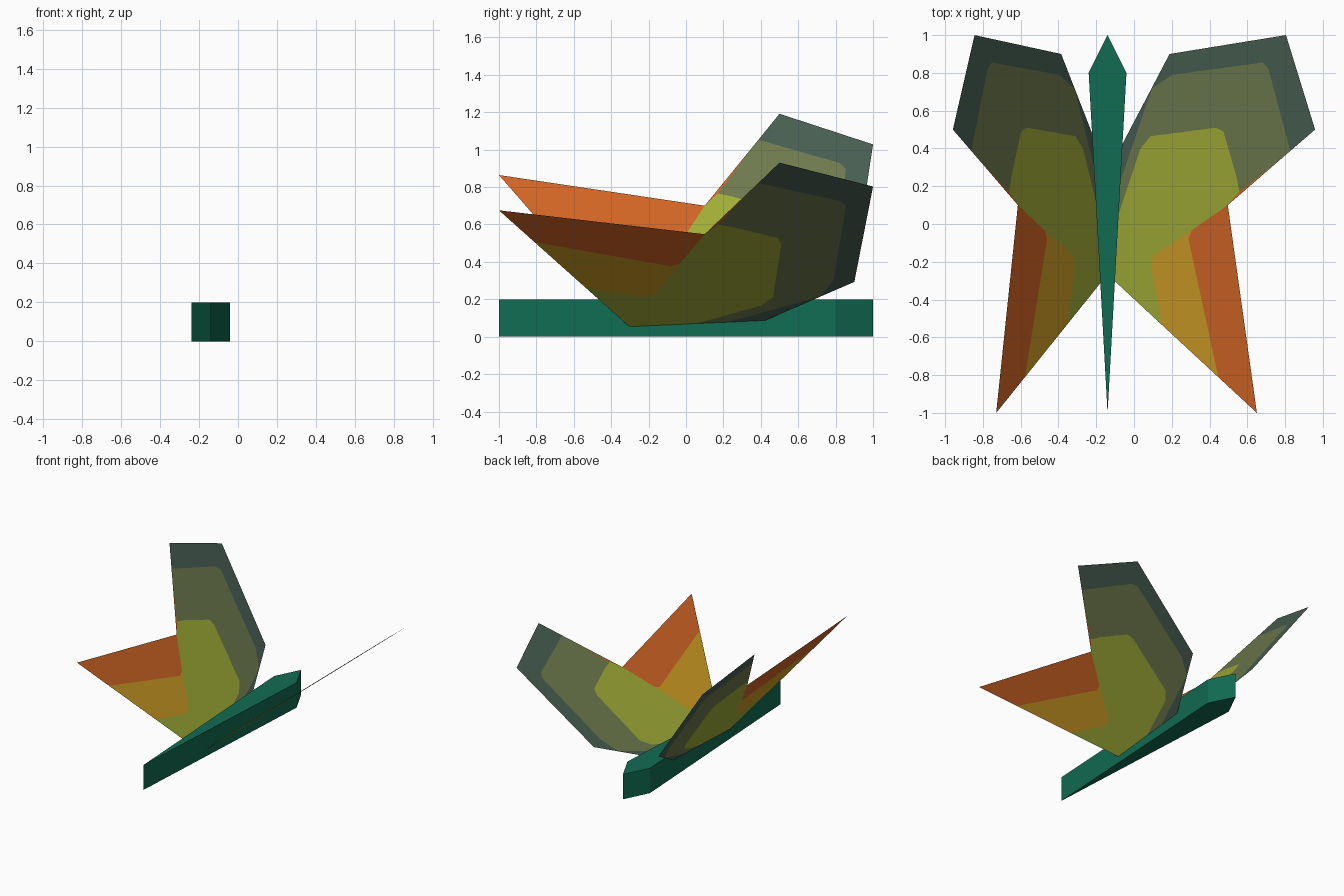
import bpy, bmesh, math

cube = bpy.data.objects.get("Cube")
if cube:
    bpy.data.objects.remove(cube, do_unlink=True)


def material(name, rgb):
    """Flat material from 0-255 display values, stored as linear."""
    lin = [((c / 255 + 0.055) / 1.055) ** 2.4 if c > 10 else c / 255 / 12.92 for c in rgb]
    m = bpy.data.materials.new(name)
    m.use_nodes = True
    m.diffuse_color = (*lin, 1)
    m.node_tree.nodes["Principled BSDF"].inputs["Base Color"].default_value = (*lin, 1)
    return m


def add_object(name, bm, mats):
    me = bpy.data.meshes.new(name)
    bm.to_mesh(me)
    bm.free()
    for m in mats:
        me.materials.append(m)
    ob = bpy.data.objects.new(name, me)
    bpy.context.collection.objects.link(ob)
    return ob


body_green = material("body_green", (17, 108, 82))
wing_mats = [
    material("olive_green", (161, 173, 55)),
    material("moss_grey", (110, 122, 77)),
    material("slate_green", (72, 95, 83)),
    material("amber", (206, 156, 36)),
    material("orange", (210, 101, 37)),
]

# Body: slender kite outline extruded upwards
bm = bmesh.new()
kite = [(-0.14, -1.0), (-0.04, 0.8), (-0.14, 1.0), (-0.24, 0.8)]
base = bm.faces.new([bm.verts.new((x, y, 0)) for x, y in kite])
top = bmesh.ops.extrude_face_region(bm, geom=[base])["geom"]
bmesh.ops.translate(bm, vec=(0, 0, 0.2),
                    verts=[v for v in top if isinstance(v, bmesh.types.BMVert)])
bmesh.ops.recalc_face_normals(bm, faces=bm.faces)
add_object("body", bm, [body_green])

# Boundaries between the wing colour zones, as (distance from root, y)
olive_rim = [(0.04, 0.03), (0.2, 0.4), (0.27, 0.465), (0.72, 0.51),
             (0.77, 0.49), (0.86, 0.25), (0.88, 0.17)]
moss_rim = [(1.23, 0.387), (1.08, 0.82), (1.04, 0.855), (0.42, 0.79),
            (0.28, 0.72), (0.05, 0.2)]
notch = (0.8, 0.1)
seam = (0.55, -0.035)
amber_inner = [(0.35, -0.536), (0.275, -0.23), (0.285, -0.17)]
amber_outer = [(0.735, -0.811), (0.53, -0.08), seam]
edge_end = (1.17, 0.347)

# One polygon per colour zone, in the order of wing_mats
zones = [
    (0, [(0.02, -0.3)] + amber_inner + [seam, notch] + olive_rim[::-1]),
    (1, olive_rim + [edge_end] + moss_rim),
    (2, moss_rim[::-1] + [(1.4, 0.5), (1.2, 1.0), (0.4, 0.9), (0.06, 0.4)]),
    (3, amber_outer + amber_inner[::-1]),
    (4, [(1.0, -1.0), notch] + amber_outer[::-1]),
    (4, [notch, edge_end, olive_rim[-1]]),
]


def wing(name, side, root_x, root_z, degrees):
    """Flat wing hinged at the body and tilted up by the given angle."""
    c, s = math.cos(math.radians(degrees)), math.sin(math.radians(degrees))
    bm = bmesh.new()
    for index, outline in zones:
        f = bm.faces.new([bm.verts.new((root_x + side * u * c, y, root_z + u * s))
                          for u, y in outline])
        f.material_index = index
        f.normal_update()
        if f.normal.z < 0:
            f.normal_flip()
    bmesh.ops.remove_doubles(bm, verts=bm.verts, dist=0.0005)
    add_object(name, bm, wing_mats)


wing("left_wing", 1, -0.12, 0.038, 39.6)
wing("right_wing", -1, -0.156, 0.045, 55)
